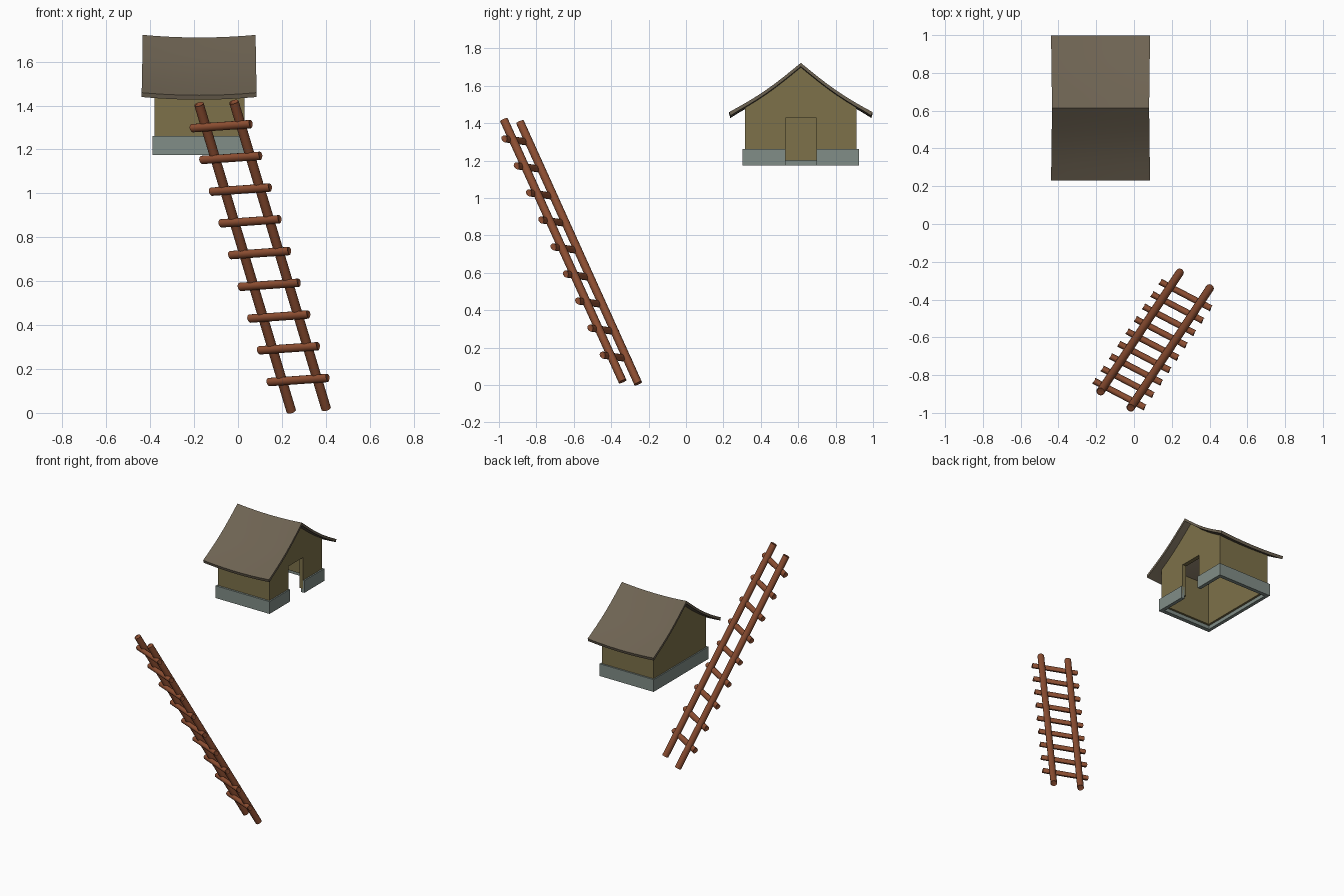
import bpy, bmesh, math
from mathutils import Vector, Matrix

if "Cube" in bpy.data.objects:
    bpy.data.objects.remove(bpy.data.objects["Cube"])


def material(name, rgb):
    m = bpy.data.materials.new(name)
    m.diffuse_color = (*rgb, 1)
    m.use_nodes = True
    m.node_tree.nodes["Principled BSDF"].inputs["Base Color"].default_value = m.diffuse_color
    return m


WOOD = material("red_brown_wood", (0.27, 0.078, 0.032))
WALL = material("olive_wall", (0.205, 0.165, 0.068))
ROOF = material("brown_roof", (0.155, 0.125, 0.085))
STONE = material("grey_stone", (0.22, 0.27, 0.245))


def finish(name, bm, mat):
    bmesh.ops.recalc_face_normals(bm, faces=bm.faces)
    me = bpy.data.meshes.new(name)
    bm.to_mesh(me)
    bm.free()
    ob = bpy.data.objects.new(name, me)
    bpy.context.collection.objects.link(ob)
    if mat:
        me.materials.append(mat)
    return ob


def activate(ob):
    bpy.ops.object.select_all(action='DESELECT')
    ob.select_set(True)
    bpy.context.view_layer.objects.active = ob


def smooth(ob):
    activate(ob)
    bpy.ops.object.shade_smooth_by_angle(angle=math.radians(35))


def box(name, lo, hi, mat=None):
    bm = bmesh.new()
    bmesh.ops.create_cube(bm, size=1)
    for v in bm.verts:
        v.co = [(a + b) / 2 + c * (b - a) for a, b, c in zip(lo, hi, v.co)]
    return finish(name, bm, mat)


def cut(ob, cutter):
    cutter.hide_render = True
    mod = ob.modifiers.new("cut", 'BOOLEAN')
    mod.operation = 'DIFFERENCE'
    mod.solver = 'EXACT'
    mod.object = cutter
    activate(ob)
    bpy.ops.object.modifier_apply(modifier=mod.name)
    bpy.data.objects.remove(cutter)


def pole(name, a, b, r_side, r_normal, normal, mat):
    """Round bar from a to b with an elliptical section."""
    a, b = Vector(a), Vector(b)
    d = (b - a).normalized()
    n = (normal - d * normal.dot(d)).normalized()
    s = n.cross(d)
    bm = bmesh.new()
    bmesh.ops.create_cone(bm, cap_ends=True, segments=12, radius1=1, radius2=1, depth=1)
    for v in bm.verts:
        c = v.co.copy()
        v.co = (a + b) / 2 + s * c.x * r_side + n * c.y * r_normal + (b - a) * c.z
    caps = [e for e in bm.edges if any(len(f.verts) > 4 for f in e.link_faces)]
    bmesh.ops.bevel(bm, geom=caps, offset=0.004, segments=1, affect='EDGES')
    ob = finish(name, bm, mat)
    smooth(ob)
    return ob


# ladder rails
A0, A1 = Vector((0.243, -0.257, 0.011)), Vector((-0.178, -0.887, 1.402))
B0, B1 = Vector((0.402, -0.340, 0.022)), Vector((-0.019, -0.973, 1.413))
under = (A1 - A0).cross(B0 - A0).normalized()
if under.z > 0:
    under = -under
pole("ladder_rail_left", A0, A1, 0.022, 0.022, under, WOOD)
pole("ladder_rail_right", B0, B1, 0.022, 0.022, under, WOOD)

# ladder rungs, fixed on the underside of the rails
across = (B0 - A0).normalized()
for i in range(9):
    t = (0.142 + i * 0.1457) / 1.402
    c = ((A0 + B0) / 2).lerp((A1 + B1) / 2, t) + under * 0.016
    h = across * 0.15
    pole(f"ladder_rung_{i + 1}", c - h, c + h, 0.020, 0.016, under, WOOD)

# sagging saddle roof
CX, CY = -0.177, 0.614


def roof_z(t, u):
    t = abs(t)
    return 1.722 - 0.263 * t - 0.017 * math.sin(math.pi * t) - 0.012 * (1 - u * u)


bm = bmesh.new()
NT, NU = 16, 10
layers = []
for drop in (0, 0.02):
    grid = []
    for i in range(NT + 1):
        t = -1 + 2 * i / NT
        row = []
        for j in range(NU + 1):
            u = -1 + 2 * j / NU
            row.append(bm.verts.new((CX + u * (0.257 + 0.005 * abs(t)),
                                     CY + 0.383 * t - math.copysign(drop * 0.3, t) * (abs(t) > 0.99),
                                     roof_z(t, u) - drop)))
        grid.append(row)
    layers.append(grid)
    for i in range(NT):
        for j in range(NU):
            bm.faces.new((grid[i][j], grid[i + 1][j], grid[i + 1][j + 1], grid[i][j + 1]))
top, low = layers
for j in (0, NU):
    for i in range(NT):
        bm.faces.new((top[i][j], top[i + 1][j], low[i + 1][j], low[i][j]))
for i in (0, NT):
    for j in range(NU):
        bm.faces.new((top[i][j], top[i][j + 1], low[i][j + 1], low[i][j]))
smooth(finish("roof", bm, ROOF))

# gabled walls, hollow, with a doorway on the right side
X0, X1, Y0, Y1 = -0.38, 0.03, 0.315, 0.912
profile = [(Y1, 1.20), (Y0, 1.20)]
for i in range(13):
    y = Y0 + (Y1 - Y0) * i / 12
    profile.append((y, roof_z((y - CY) / 0.383, 1) - 0.022))
bm = bmesh.new()
face = bm.faces.new([bm.verts.new((X0, y, z)) for y, z in profile])
ext = bmesh.ops.extrude_face_region(bm, geom=[face], use_keep_orig=True)
for v in ext["geom"]:
    if isinstance(v, bmesh.types.BMVert):
        v.co.x = X1
walls = finish("house_walls", bm, WALL)
cut(walls, box("room_cutter", (X0 + 0.03, Y0 + 0.03, 1.0), (X1 - 0.03, Y1 - 0.03, 2.0)))

# stone footing ring
footing = box("stone_footing", (-0.389, 0.301, 1.174), (0.04, 0.924, 1.262), STONE)
cut(footing, box("footing_cutter", (X0 + 0.015, Y0 + 0.015, 1.0), (X1 - 0.015, Y1 - 0.015, 2.0)))

# doorway through wall and footing
for ob in (walls, footing):
    cut(ob, box("door_cutter", (-0.1, 0.533, 1.0), (0.2, 0.697, 1.426)))
